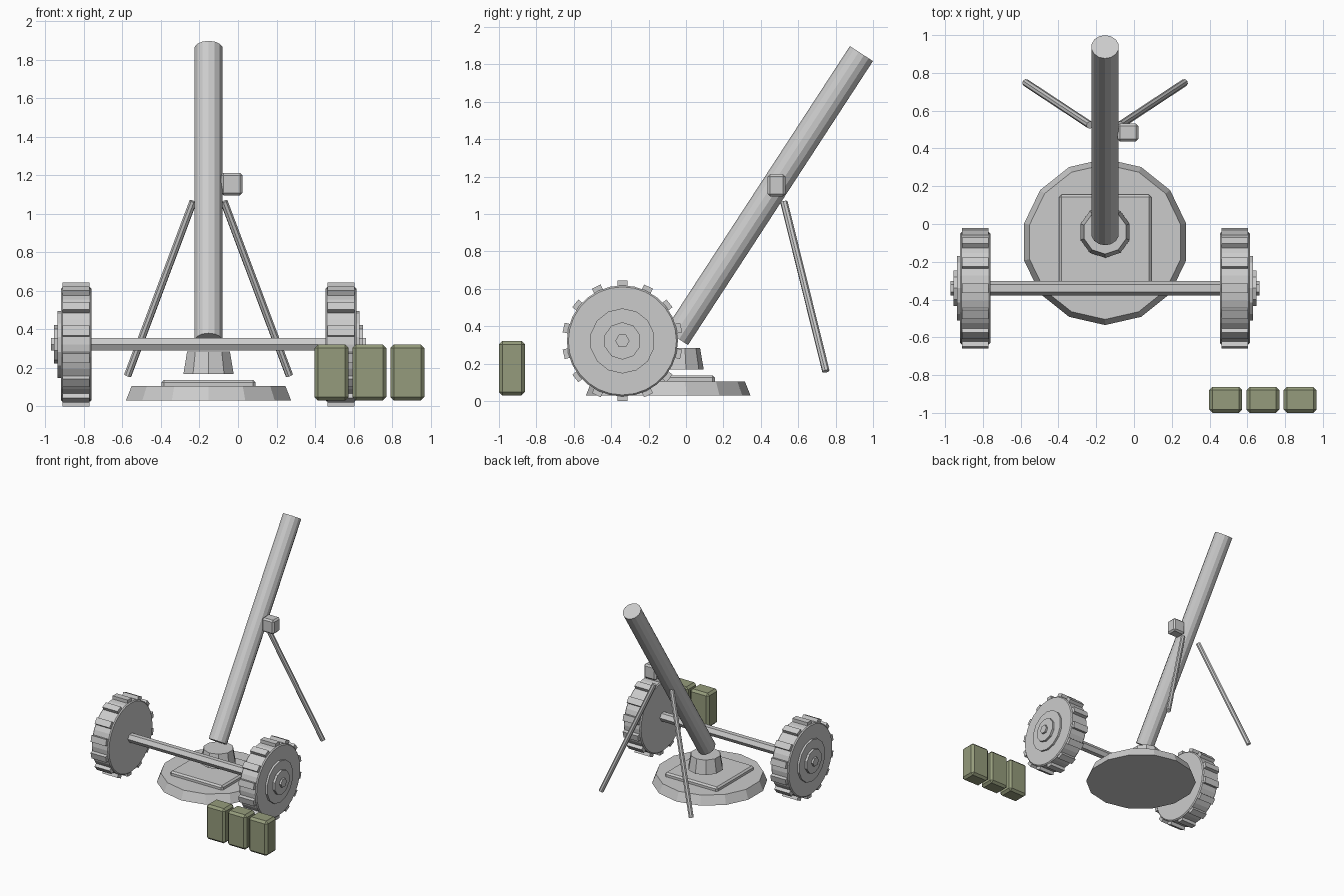
import bpy, bmesh, math
from mathutils import Vector, Matrix

if "Cube" in bpy.data.objects:
    bpy.data.objects.remove(bpy.data.objects["Cube"])

CX = -0.153                      # symmetry plane of the gun
AXLE_Y, AXLE_Z = -0.34, 0.322


def finish(bm, name):
    bmesh.ops.recalc_face_normals(bm, faces=bm.faces)
    me = bpy.data.meshes.new(name)
    bm.to_mesh(me)
    bm.free()
    ob = bpy.data.objects.new(name, me)
    bpy.context.collection.objects.link(ob)
    return ob


def rod(name, a, b, r1, r2=None, sides=14, spin=0.0, chamfer=0.0):
    """Cylinder or cone from point a to point b."""
    a, b = Vector(a), Vector(b)
    d = b - a
    m = (Matrix.Translation((a + b) / 2) @ d.to_track_quat('Z', 'Y').to_matrix().to_4x4()
         @ Matrix.Rotation(spin, 4, 'Z'))
    bm = bmesh.new()
    bmesh.ops.create_cone(bm, cap_ends=True, segments=sides, radius1=r1,
                          radius2=r1 if r2 is None else r2, depth=d.length)
    if chamfer:
        rims = [e for e in bm.edges if any(len(f.verts) > 4 for f in e.link_faces)]
        bmesh.ops.bevel(bm, geom=rims, offset=chamfer, segments=1, affect='EDGES')
    bmesh.ops.transform(bm, matrix=m, verts=bm.verts)
    return finish(bm, name)


def box(name, lo, hi, bevel):
    """Chamfered box between two corners."""
    lo, hi = Vector(lo), Vector(hi)
    bm = bmesh.new()
    bmesh.ops.create_cube(bm, size=1, matrix=Matrix.Translation((lo + hi) / 2)
                          @ Matrix.Diagonal((*(hi - lo), 1)))
    bmesh.ops.bevel(bm, geom=bm.edges[:], offset=bevel, segments=1, affect='EDGES')
    return finish(bm, name)


# Base plate, square pad and barrel socket
base = rod("base_plate", (CX, -0.095, 0.03), (CX, -0.095, 0.105), 0.44, 0.41)
base_pad = box("base_pad", (CX - 0.245, -0.34, 0.09), (CX + 0.245, 0.155, 0.138), 0.013)
rod("barrel_socket", (CX, -0.042, 0.168), (CX, -0.042, 0.285), 0.137, 0.117, sides=10)

# Barrel and sight box
rod("barrel", (CX, -0.051, 0.34), (CX, 0.938, 1.858), 0.0735)
box("sight_box", (-0.088, 0.437, 1.095), (0.023, 0.532, 1.213), 0.013)

# Axle
rod("axle", (CX - 0.818, AXLE_Y, AXLE_Z), (CX + 0.818, AXLE_Y, AXLE_Z), 0.038,
    sides=6, spin=math.pi / 2)

for side, s in (("left", -1), ("right", 1)):
    # Bipod leg
    rod(f"bipod_leg_{side}", (CX + s * 0.08, 0.524, 1.064), (CX + s * 0.42, 0.748, 0.16),
        0.02, sides=8)

    # Wheel and stepped hub on the outer face
    def at(x):
        return (CX + s * x, AXLE_Y, AXLE_Z)
    rod(f"wheel_{side}", at(0.607), at(0.767), 0.297, sides=28, chamfer=0.008)
    rod(f"hub_disc_{side}", at(0.75), at(0.783), 0.174, sides=14)
    rod(f"hub_cap_{side}", at(0.77), at(0.802), 0.1, sides=10)

    # Tread blocks around the wheel
    bm = bmesh.new()
    for i in range(14):
        m = (Matrix.Translation(at(0.687)) @ Matrix.Rotation(i * math.tau / 14, 4, 'X')
             @ Matrix.Translation((0, 0, 0.296)) @ Matrix.Diagonal((0.14, 0.052, 0.052, 1)))
        bmesh.ops.create_cube(bm, size=1, matrix=m)
    finish(bm, f"wheel_treads_{side}")

# Ammunition boxes
olive = bpy.data.materials.new("olive")
olive.diffuse_color = (0.30, 0.33, 0.20, 1)
olive.use_nodes = True
olive.node_tree.nodes["Principled BSDF"].inputs["Base Color"].default_value = olive.diffuse_color
for i in range(3):
    x = 0.398 + i * 0.197
    crate = box(f"ammo_box_{i + 1}", (x, -1.0, 0.03), (x + 0.175, -0.862, 0.322), 0.018)
    crate.data.materials.append(olive)
